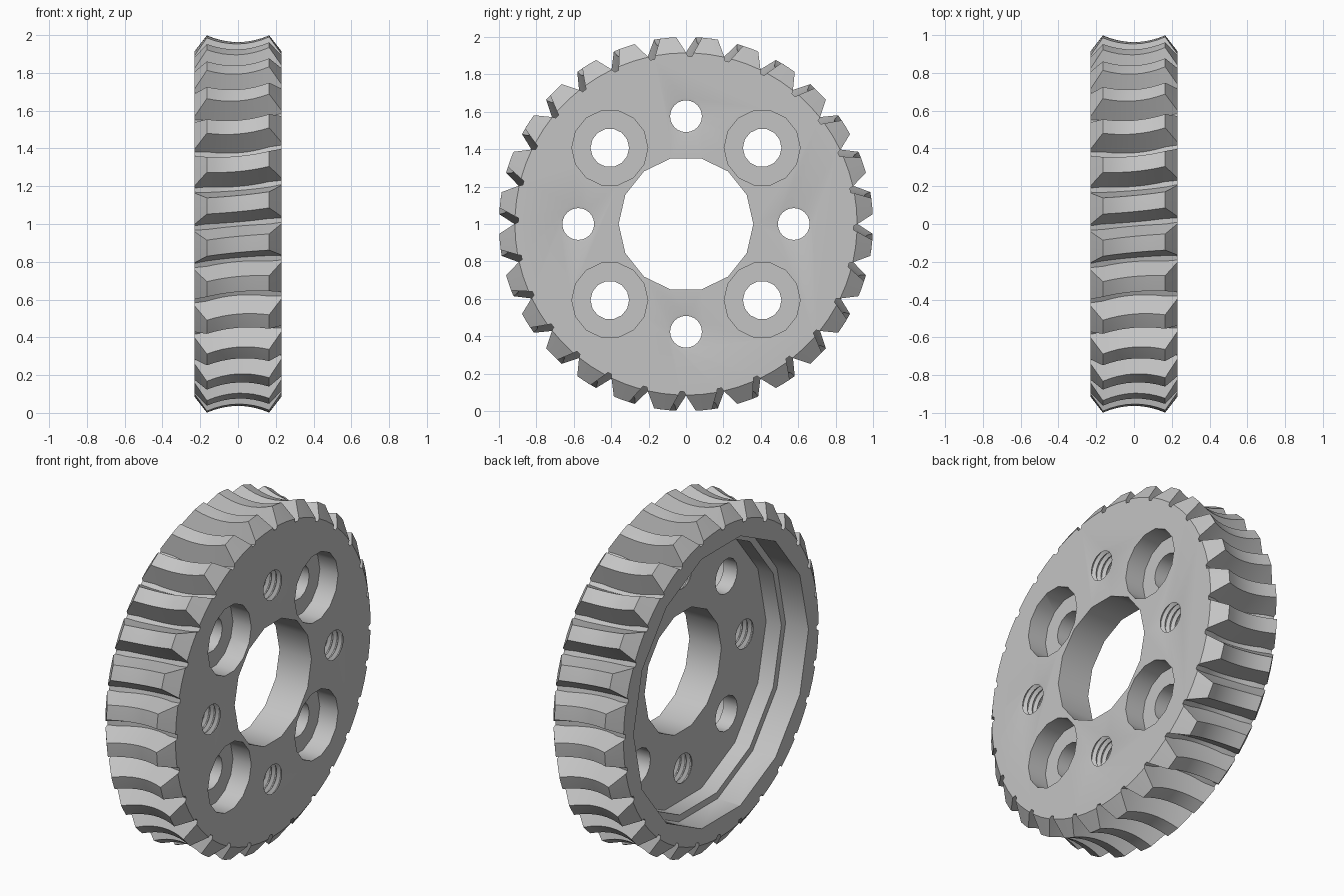
import bpy, bmesh
from math import sin, cos, pi

cube = bpy.data.objects.get("Cube")
if cube:
    bpy.data.objects.remove(cube)

TEETH = 28
HALF = 0.23       # half width of the wheel
SHOULDER = 0.165  # where the throat meets the chamfer
HELIX = 0.1       # tooth twist per unit of width

steel = bpy.data.materials.new("light_grey_steel")
steel.use_nodes = True
grey = (0.55, 0.55, 0.55, 1)
steel.diffuse_color = grey
steel.node_tree.nodes["Principled BSDF"].inputs["Base Color"].default_value = grey


def skin(name, rings):
    """Bridge a row of equal closed rings and cap both ends."""
    bm = bmesh.new()
    rows = [[bm.verts.new(p) for p in ring] for ring in rings]
    n = len(rows[0])
    for a, b in zip(rows, rows[1:]):
        for i in range(n):
            j = (i + 1) % n
            bm.faces.new((a[i], a[j], b[j], b[i]))
    bm.faces.new(rows[0])
    bm.faces.new(rows[-1])
    bmesh.ops.recalc_face_normals(bm, faces=bm.faces)
    mesh = bpy.data.meshes.new(name)
    bm.to_mesh(mesh)
    bm.free()
    mesh.materials.append(steel)
    obj = bpy.data.objects.new(name, mesh)
    bpy.context.collection.objects.link(obj)
    return obj


def lathe(name, profile, y=0, z=1, sides=14):
    """Turn (x, radius) points about an axis parallel to x."""
    angles = [2 * pi * i / sides for i in range(sides)]
    return skin(name, [[(x, y + r * cos(a), z + r * sin(a)) for a in angles]
                       for x, r in profile])


def gear_ring(x):
    """Toothed cross-section with a hollow throat and chamfered shoulders."""
    throat = 0.035 * ((x / SHOULDER) ** 2 - 1)
    root = min(0.88 + throat, 0.897)
    tip = 1 + throat
    if abs(x) > SHOULDER:
        tip = 1 - 0.085 * (abs(x) - SHOULDER) / (HALF - SHOULDER)

    def half_width(r):
        return 0.043 + 0.34 * (1 + throat - r)

    ring = []
    for k in range(TEETH):
        centre = 2 * pi * (k + 0.5) / TEETH - HELIX * x
        for side, r in ((-1, root), (-1, tip), (0, tip), (1, tip), (1, root)):
            a = centre + side * half_width(r) / r
            ring.append((x, r * cos(a), 1 + r * sin(a)))
    return ring


# Toothed blank
steps = 8
stations = [SHOULDER * (2 * i / steps - 1) for i in range(steps + 1)]
gear = skin("worm_wheel", [gear_ring(x) for x in [-HALF] + stations + [HALF]])

# Centre bore and stepped recess
cutters = [
    lathe("bore_cutter", [(-0.4, 0.36), (0.4, 0.36)]),
    lathe("recess_cutter", [(-0.4, 0.82), (-0.08, 0.82), (-0.08, 0.78), (0.02, 0.78)]),
]

# Counterbored holes on the diagonals, threaded holes between them
thread = [(-0.06, 0.085), (0.02, 0.085)]
for i in range(6):
    x = 0.025 + 0.034 * i
    thread += [(x, 0.085), (x + 0.013, 0.104), (x + 0.019, 0.104), (x + 0.032, 0.085)]
thread += [(0.231, 0.104), (0.3, 0.104)]
for i in range(4):
    a = pi / 4 + i * pi / 2
    cutters.append(lathe("counterbore_cutter",
                         [(-0.1, 0.103), (0.11, 0.103), (0.11, 0.203), (0.4, 0.203)],
                         0.576 * cos(a), 1 + 0.576 * sin(a)))
    b = i * pi / 2
    cutters.append(lathe("thread_cutter", thread,
                         0.576 * cos(b), 1 + 0.576 * sin(b), 24))

bpy.ops.object.select_all(action="DESELECT")
gear.select_set(True)
bpy.context.view_layer.objects.active = gear
for cutter in cutters:
    cutter.hide_render = True
    mod = gear.modifiers.new(cutter.name, "BOOLEAN")
    mod.operation = "DIFFERENCE"
    mod.solver = "EXACT"
    mod.object = cutter
    bpy.ops.object.modifier_apply(modifier=mod.name)
    bpy.data.objects.remove(cutter)

bpy.ops.object.shade_smooth_by_angle(angle=pi / 6)
